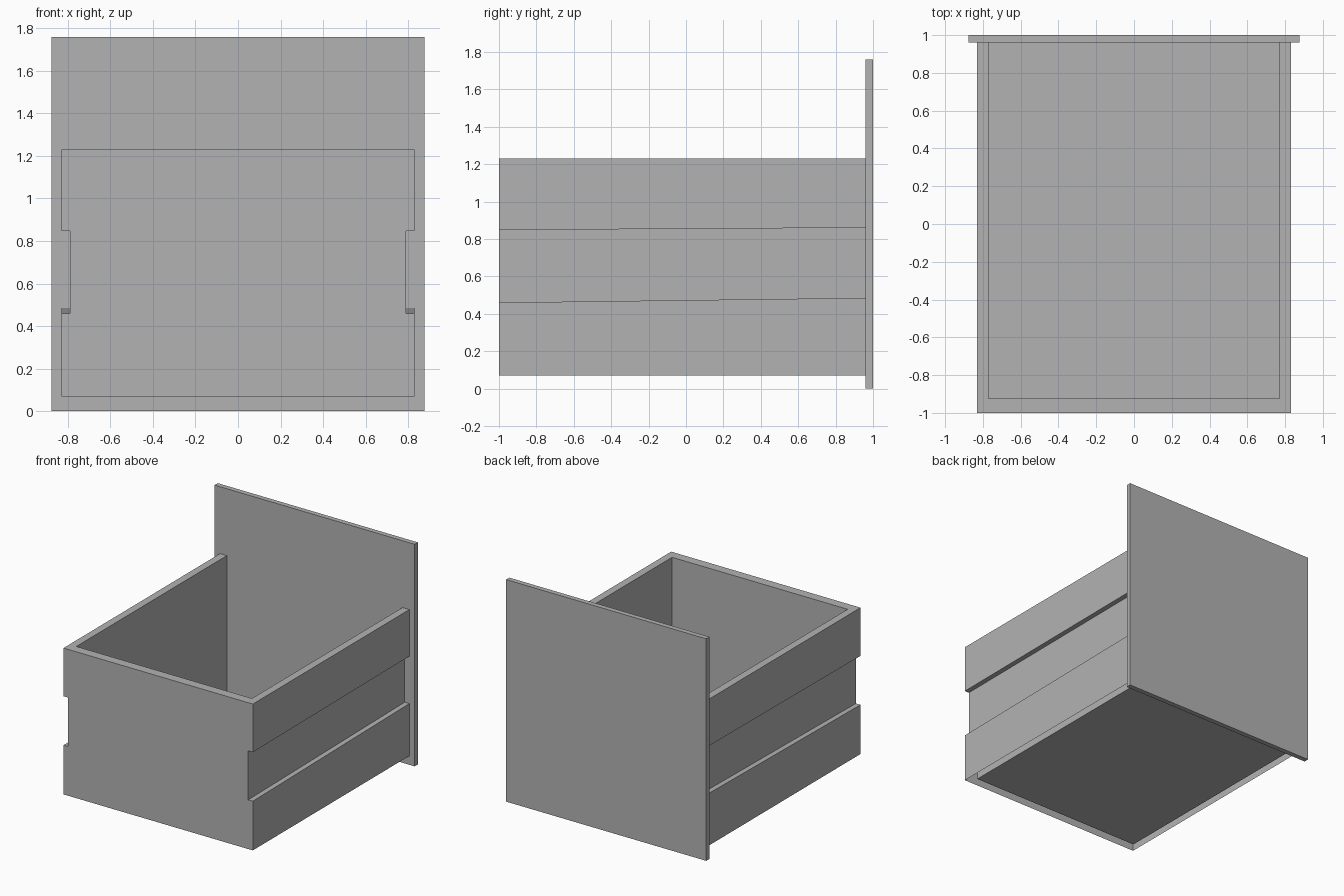
import bpy, bmesh

cube = bpy.data.objects.get("Cube")
if cube:
    bpy.data.objects.remove(cube, do_unlink=True)

grey = bpy.data.materials.new("plain_grey")
grey.use_nodes = True
colour = (0.45, 0.45, 0.45, 1)
grey.diffuse_color = colour
grey.node_tree.nodes["Principled BSDF"].inputs["Base Color"].default_value = colour

FRONT, BACK = -1.0, 0.96          # drawer box depth range
BOTTOM, TOP = 0.07, 1.23          # drawer box height range
OUT_X, GROOVE_X, IN_X = 0.83, 0.79, 0.77
IN_FRONT = -0.925


def add_object(name, polygons):
    """Make a mesh from polygons, welding shared corners."""
    bm = bmesh.new()
    for polygon in polygons:
        bm.faces.new([bm.verts.new(p) for p in polygon])
    bmesh.ops.remove_doubles(bm, verts=bm.verts, dist=0.0005)
    bmesh.ops.recalc_face_normals(bm, faces=bm.faces)
    mesh = bpy.data.meshes.new(name)
    bm.to_mesh(mesh)
    bm.free()
    mesh.materials.append(grey)
    obj = bpy.data.objects.new(name, mesh)
    bpy.context.collection.objects.link(obj)
    return obj


def half_section(y, low, high):
    """Grooved side outline, bottom to top, on the +x side."""
    return [(OUT_X, y, BOTTOM), (OUT_X, y, low), (GROOVE_X, y, low),
            (GROOVE_X, y, high), (OUT_X, y, high), (OUT_X, y, TOP)]


def mirror(points):
    return [(-x, y, z) for x, y, z in points]


# Outer shell: grooved sides with slightly sloping runner grooves, notched front
front = half_section(FRONT, 0.46, 0.848)
back = half_section(BACK, 0.485, 0.86)
shell = [front + mirror(front)[::-1]]
for f, b in ((front, back), (mirror(front), mirror(back))):
    shell += [(f[i], f[i + 1], b[i + 1], b[i]) for i in range(len(f) - 1)]

# Top rim around three sides
rim = [(OUT_X, BACK, TOP), (OUT_X, FRONT, TOP)]
inner = [(IN_X, BACK, TOP), (IN_X, IN_FRONT, TOP)]
inner_loop = inner + mirror(inner)[::-1]
shell.append(rim + mirror(rim)[::-1] + inner_loop[::-1])

# Inner walls and floor
floor = [(x, y, BOTTOM) for x, y, z in inner_loop]
shell += [(inner_loop[i], inner_loop[i + 1], floor[i + 1], floor[i]) for i in range(3)]
shell.append(floor)
add_object("drawer_box", shell)

# Tall face panel closing the open end
bpy.ops.mesh.primitive_cube_add(size=1, location=(0, 0.98, 0.88))
panel = bpy.context.object
panel.name = "face_panel"
panel.scale = (1.754, 0.04, 1.76)
bpy.ops.object.transform_apply(location=False, rotation=False, scale=True)
panel.data.materials.append(grey)
